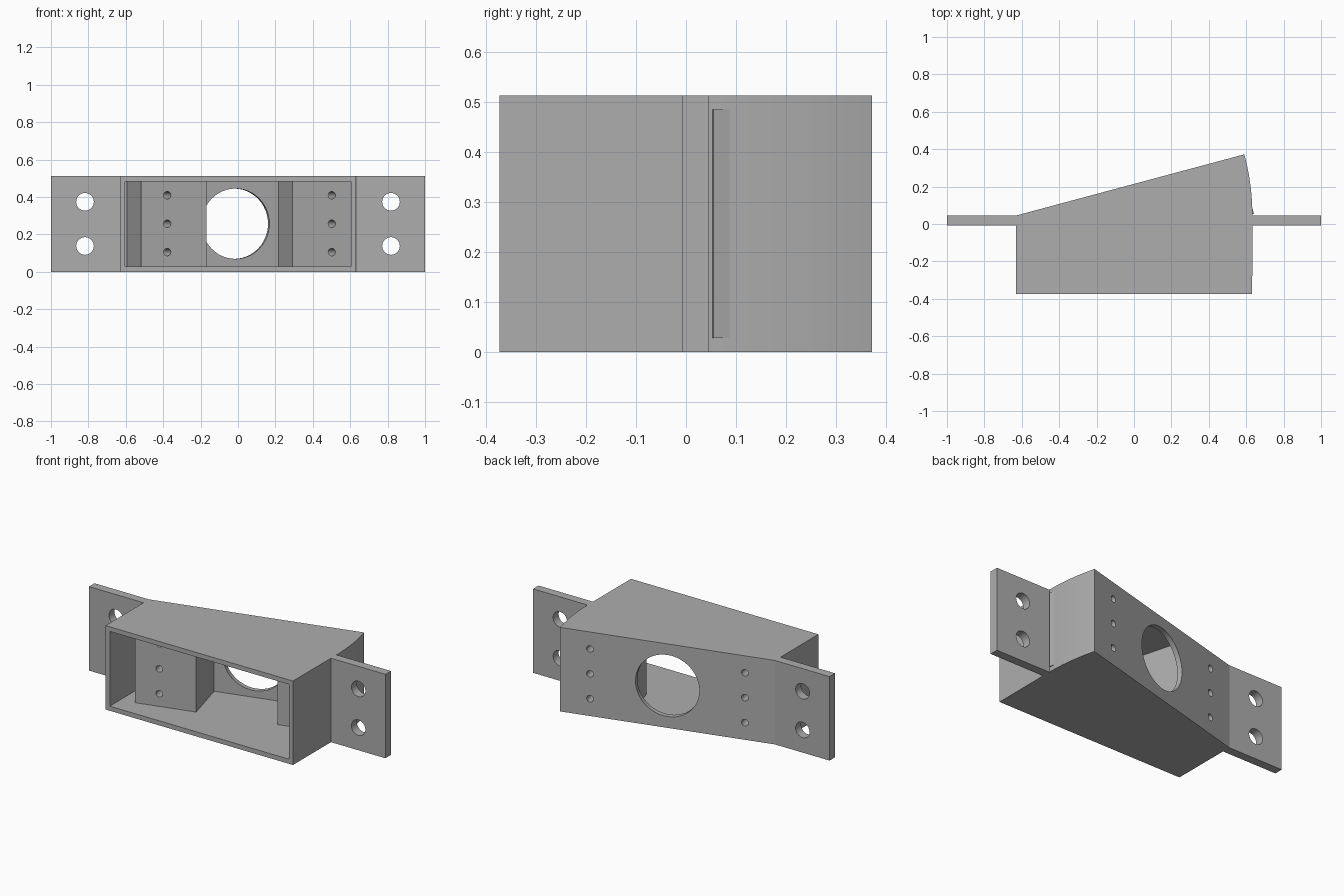
import bpy, bmesh
from math import sin, cos, radians, pi
from mathutils import Matrix, Vector

if "Cube" in bpy.data.objects:
    bpy.data.objects.remove(bpy.data.objects["Cube"])

H, WALL = 0.512, 0.028
HALF, FRONT = 0.632, -0.373
TILT, LENGTH = radians(15), 1.265
PIVOT = Vector((-HALF, 0.045, 0))

grey = bpy.data.materials.new("plain grey")
grey.use_nodes = True
COLOUR = (0.42, 0.42, 0.42, 1)
grey.diffuse_color = COLOUR
grey.node_tree.nodes["Principled BSDF"].inputs["Base Color"].default_value = COLOUR


def tilted(u, v):
    """Point u along the slanted back plate and v behind it."""
    return (PIVOT.x + u * cos(TILT) - v * sin(TILT),
            PIVOT.y + u * sin(TILT) + v * cos(TILT))


def finish(name, bm):
    bmesh.ops.recalc_face_normals(bm, faces=bm.faces[:])
    mesh = bpy.data.meshes.new(name)
    bm.to_mesh(mesh)
    bm.free()
    mesh.materials.append(grey)
    ob = bpy.data.objects.new(name, mesh)
    bpy.context.collection.objects.link(ob)
    return ob


def prism(name, outline, z0, z1):
    bm = bmesh.new()
    face = bm.faces.new([bm.verts.new((x, y, z0)) for x, y in outline])
    top = bmesh.ops.extrude_face_region(bm, geom=[face])["geom"]
    bmesh.ops.translate(bm, vec=(0, 0, z1 - z0),
                        verts=[g for g in top if isinstance(g, bmesh.types.BMVert)])
    return finish(name, bm)


def drill(centre, radius, depth, angle=0.0):
    """Round cutter along y, turned about z."""
    bm = bmesh.new()
    m = (Matrix.Translation(centre) @ Matrix.Rotation(angle, 4, "Z")
         @ Matrix.Rotation(pi / 2, 4, "X"))
    bmesh.ops.create_cone(bm, cap_ends=True, segments=48, radius1=radius,
                          radius2=radius, depth=depth, matrix=m)
    return finish("cutter", bm)


def cut(ob, cutters):
    bpy.context.view_layer.objects.active = ob
    for c in cutters:
        mod = ob.modifiers.new("cut", "BOOLEAN")
        mod.operation, mod.solver, mod.object = "DIFFERENCE", "EXACT", c
        bpy.ops.object.modifier_apply(modifier=mod.name)
    for c in cutters:
        bpy.data.objects.remove(c)


def wedge(side, front, back, radius):
    """Body outline: straight front, arc at the right, slanted back."""
    arc = [(PIVOT.x + radius * cos(a), PIVOT.y + radius * sin(a))
           for a in (TILT * i / 12 for i in range(13))]
    arc[-1] = tilted(radius, back)
    arc = [p for p in arc[:-1]] + [arc[-1]]
    start = tilted((-side - PIVOT.x + back * sin(TILT)) / cos(TILT), back)
    return [(-side, front), (side, front)] + arc + [start]


def screw_holes():
    cutters = []
    for u in (0.177, LENGTH - 0.177):
        x, y = tilted(u, -0.15)
        cutters += [drill((x, y, z), 0.02, 0.6, TILT) for z in (0.105, 0.257, 0.409)]
    return cutters


# Hollow wedge body, open at the front
body = prism("housing", wedge(HALF, FRONT, 0, LENGTH), 0, H)
cavity = prism("cutter", wedge(HALF - WALL, FRONT - 0.1, -0.03, LENGTH - WALL),
               WALL, H - WALL)
hole_x, hole_y = tilted(LENGTH / 2, 0)
port = drill((hole_x, hole_y, 0.257), 0.188, 0.2, TILT)
cut(body, [cavity, port] + screw_holes())

# Mounting blocks behind the slanted plate
parts = [body]
for name, u0 in (("right_block", 0.033), ("left_block", LENGTH - 0.394)):
    u1 = u0 + 0.361
    outline = [tilted(u0, -0.32), tilted(u1, -0.32), tilted(u1, -0.02), tilted(u0, -0.02)]
    block = prism(name, outline, WALL, H - WALL)
    cut(block, screw_holes())
    parts.append(block)

# Side flanges with two bolt holes each
for name, s in (("right_flange", -1), ("left_flange", 1)):
    inner, outer = s * (HALF - 0.01), s
    flange = prism(name, [(inner, -0.008), (outer, -0.008),
                          (outer, PIVOT.y), (inner, PIVOT.y)], 0, H)
    cut(flange, [drill((s * 0.818, 0, z), 0.047, 0.3) for z in (0.138, 0.374)])
    parts.append(flange)

# Smooth curved faces, keep edges sharp
bpy.ops.object.select_all(action="DESELECT")
for ob in parts:
    ob.select_set(True)
bpy.context.view_layer.objects.active = body
bpy.ops.object.shade_smooth_by_angle(angle=radians(20))
